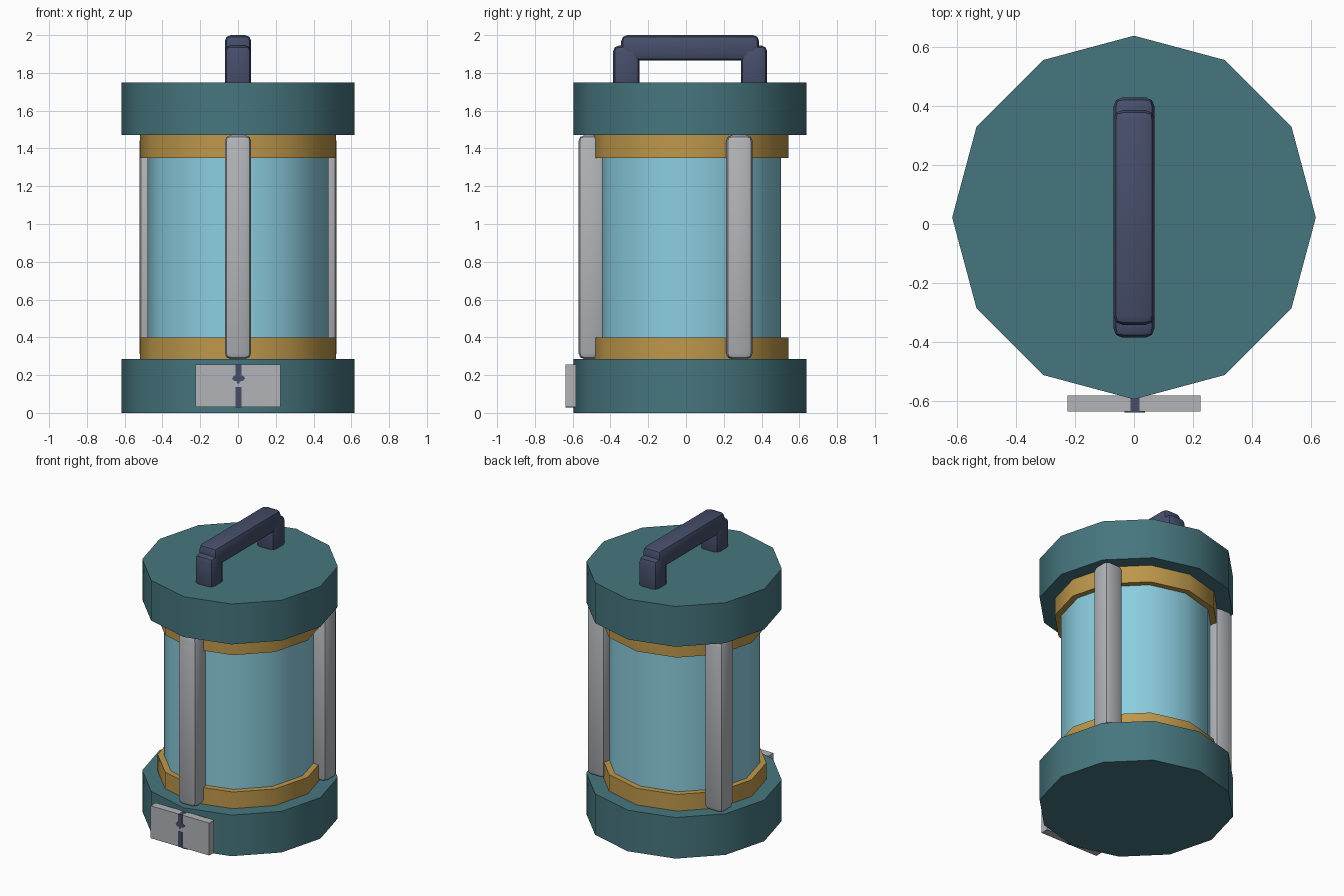
import bpy, bmesh, math
from mathutils import Matrix

if "Cube" in bpy.data.objects:
    bpy.data.objects.remove(bpy.data.objects["Cube"])

CY = 0.022  # y of the lantern axis


def material(name, rgb):
    m = bpy.data.materials.new(name)
    lin = [((c / 255 + 0.055) / 1.055) ** 2.4 for c in rgb]
    m.diffuse_color = (*lin, 1)
    m.use_nodes = True
    m.node_tree.nodes["Principled BSDF"].inputs["Base Color"].default_value = m.diffuse_color
    return m


TEAL = material("teal", (70, 118, 126))
GLASS = material("pale_blue", (140, 206, 224))
GOLD = material("brass", (190, 152, 75))
GREY = material("grey_metal", (178, 180, 184))
DARK = material("dark_slate", (70, 78, 106))


def finish(name, bm, mat, smooth=True):
    me = bpy.data.meshes.new(name)
    bm.to_mesh(me)
    bm.free()
    me.materials.append(mat)
    if smooth:
        me.shade_smooth()
        me.set_sharp_from_angle(angle=math.radians(35))
    ob = bpy.data.objects.new(name, me)
    bpy.context.collection.objects.link(ob)
    return ob


def drum(name, r, z0, z1, mat):
    bm = bmesh.new()
    bmesh.ops.create_cone(bm, cap_ends=True, segments=12, radius1=r, radius2=r,
                          depth=z1 - z0,
                          matrix=Matrix.Translation((0, CY, (z0 + z1) / 2)))
    return finish(name, bm, mat)


def box(name, x, y, z, mat, bevel=0):
    """Box from (min, max) ranges with optional rounded edges."""
    bm = bmesh.new()
    mid = [(a + b) / 2 for a, b in (x, y, z)]
    size = [b - a for a, b in (x, y, z)]
    bmesh.ops.create_cube(bm, size=1, matrix=Matrix.Translation(mid) @ Matrix.Diagonal((*size, 1)))
    if bevel:
        bmesh.ops.bevel(bm, geom=bm.edges[:], offset=bevel, segments=2,
                        profile=0.5, affect='EDGES')
    return finish(name, bm, mat, bool(bevel))


# Base, cap, glass and brass rings
drum("base", 0.617, 0, 0.285, TEAL)
drum("cap", 0.617, 1.47, 1.75, TEAL)
drum("glass", 0.48, 0.27, 1.48, GLASS)
drum("lower_ring", 0.52, 0.28, 0.40, GOLD)
drum("upper_ring", 0.52, 1.35, 1.475, GOLD)

# Three guard rods around the glass
for i in range(3):
    a = math.radians(-90 + 120 * i)
    cx, cy = 0.522 * math.cos(a), CY + 0.522 * math.sin(a)
    box(f"guard_rod_{i + 1}", (cx - 0.07, cx + 0.07), (cy - 0.07, cy + 0.07),
        (0.285, 1.47), GREY, 0.032)

# Carrying handle
for side, s in (("front", -1), ("back", 1)):
    c = CY + s * 0.338
    box(f"handle_{side}_post", (-0.07, 0.07), (c - 0.07, c + 0.07), (1.69, 1.945), DARK, 0.032)
box("handle_bar", (-0.07, 0.07), (CY - 0.365, CY + 0.365), (1.865, 2.0), DARK, 0.032)

# Front plate with dark slot running over its front and edges
box("front_plate", (-0.225, 0.225), (-0.637, -0.582), (0.03, 0.255), GREY)
box("slot_lower", (-0.012, 0.018), (-0.639, -0.581), (0.029, 0.137), DARK)
box("slot_upper", (-0.012, 0.018), (-0.639, -0.581), (0.19, 0.256), DARK)
box("slot_neck", (-0.006, 0.008), (-0.639, -0.634), (0.155, 0.17), DARK)
bm = bmesh.new()
bmesh.ops.create_cone(bm, cap_ends=True, segments=8, radius1=1, radius2=1, depth=1,
                      matrix=Matrix.Translation((0.003, -0.6365, 0.183))
                      @ Matrix.Diagonal((0.035, 0.005, 0.018, 1))
                      @ Matrix.Rotation(math.pi / 2, 4, 'X'))
finish("slot_eye", bm, DARK, False)
